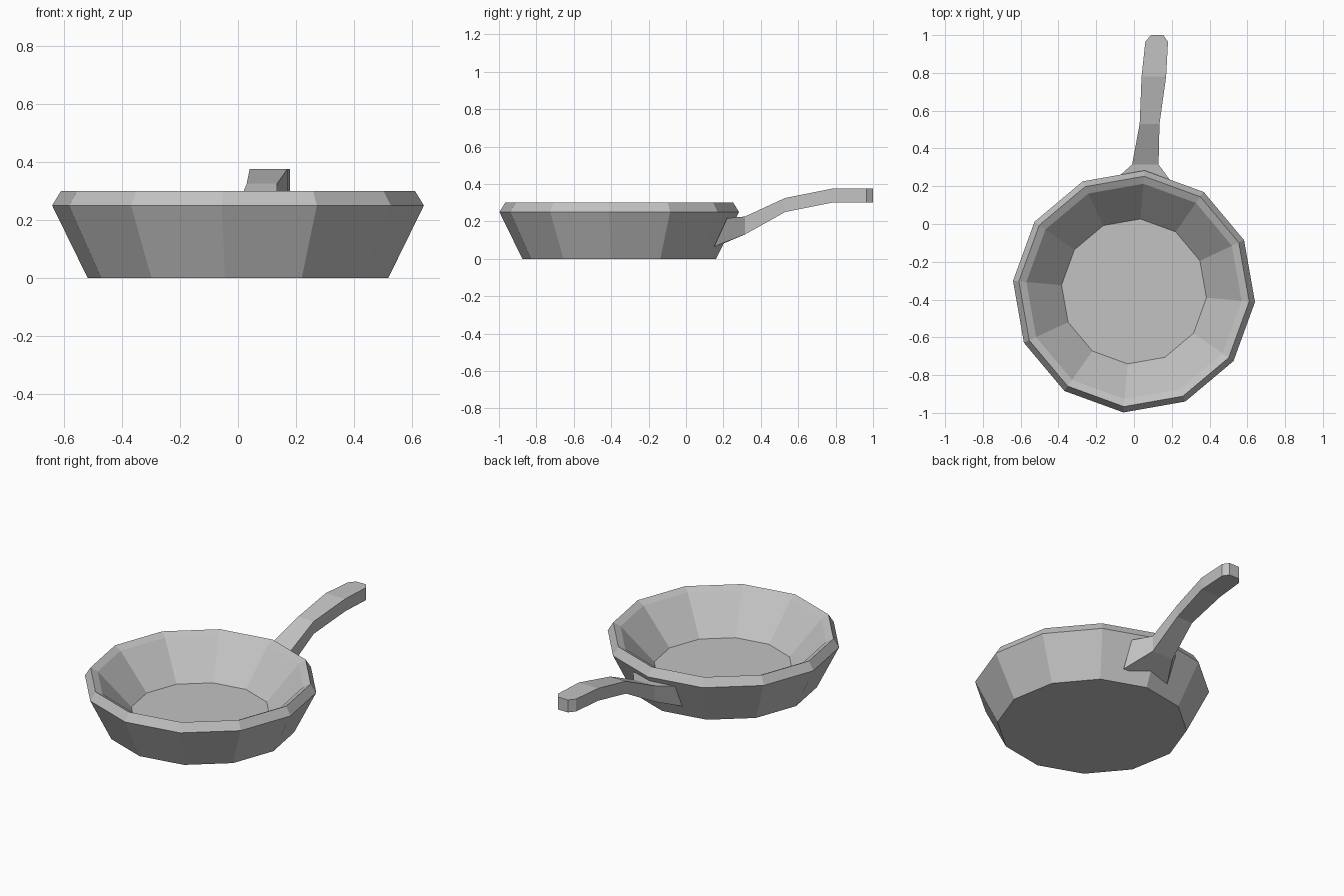
import bpy, bmesh
from math import sin, cos, radians

cube = bpy.data.objects.get("Cube")
if cube:
    bpy.data.objects.remove(cube, do_unlink=True)

# One plain metal colour
metal = bpy.data.materials.new("grey metal")
metal.use_nodes = True
grey = (0.54, 0.54, 0.54, 1)
metal.diffuse_color = grey
bsdf = metal.node_tree.nodes["Principled BSDF"]
bsdf.inputs["Base Color"].default_value = grey
bsdf.inputs["Roughness"].default_value = 0.7


def loft(name, rings):
    """Join equal-sized rings of points with quads and cap both ends."""
    bm = bmesh.new()
    loops = [[bm.verts.new(p) for p in ring] for ring in rings]
    for a, b in zip(loops, loops[1:]):
        n = len(a)
        for i in range(n):
            j = (i + 1) % n
            bm.faces.new((a[i], a[j], b[j], b[i]))
    bm.faces.new(loops[0])
    bm.faces.new(loops[-1])
    bmesh.ops.recalc_face_normals(bm, faces=bm.faces)
    mesh = bpy.data.meshes.new(name)
    bm.to_mesh(mesh)
    bm.free()
    mesh.materials.append(metal)
    obj = bpy.data.objects.new(name, mesh)
    bpy.context.collection.objects.link(obj)
    return obj


# Pan bowl: twelve-sided, outer wall, rim and inside as (radius, height)
SIDES, CENTRE_Y, TURN = 12, -0.357, radians(-5)
profile = [(0.52, 0), (0.643, 0.25), (0.612, 0.30), (0.572, 0.28), (0.385, 0.08)]


def bowl_ring(radius, z):
    angles = [TURN + radians(360 / SIDES * i) for i in range(SIDES)]
    return [(radius * cos(a), CENTRE_Y + radius * sin(a), z) for a in angles]


loft("pan_bowl", [bowl_ring(r, z) for r, z in profile])

# Handle: flared root hugging the wall, then sections of (y, x range, z range)
root = [(-0.10, 0.16, 0.065), (0.20, 0.15, 0.065),
        (0.20, 0.22, 0.217), (-0.10, 0.235, 0.217)]
sections = [
    (0.315, -0.01, 0.13, 0.13, 0.226),
    (0.53, 0.03, 0.135, 0.25, 0.325),
    (0.78, 0.04, 0.17, 0.30, 0.375),
    (0.965, 0.06, 0.18, 0.30, 0.375),
    (1.0, 0.09, 0.155, 0.30, 0.375),
]
rings = [root]
for y, x0, x1, z0, z1 in sections:
    rings.append([(x0, y, z0), (x1, y, z0), (x1, y, z1), (x0, y, z1)])
loft("handle", rings)
